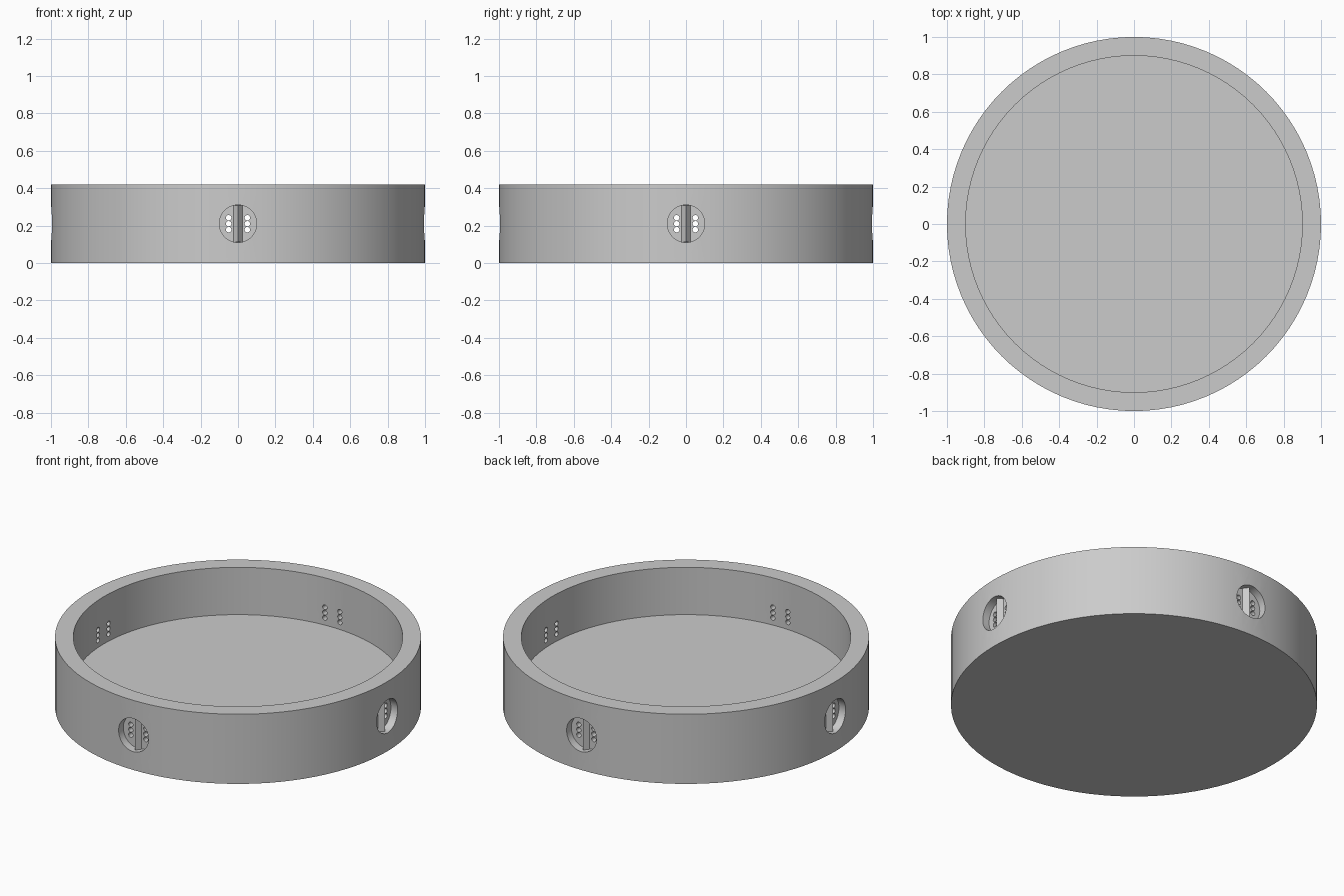
import bpy, math
from mathutils import Matrix, Vector

if "Cube" in bpy.data.objects:
    bpy.data.objects.remove(bpy.data.objects["Cube"])

R, R_IN, H, FLOOR = 1.0, 0.9, 0.42, 0.135
POCKET_R, POCKET_FLOOR, MID_Z = 0.1, 0.95, 0.21

grey = bpy.data.materials.new("plain grey")
grey.diffuse_color = (0.6, 0.6, 0.6, 1)
grey.use_nodes = True
grey.node_tree.nodes["Principled BSDF"].inputs["Base Color"].default_value = grey.diffuse_color


def cylinder(name, radius, depth, loc, segs, rot=(0, 0, 0)):
    bpy.ops.mesh.primitive_cylinder_add(vertices=segs, radius=radius, depth=depth,
                                        location=loc, rotation=rot)
    ob = bpy.context.object
    ob.name = name
    return ob


def cut(target, cutter):
    mod = target.modifiers.new("cut", 'BOOLEAN')
    mod.operation = 'DIFFERENCE'
    mod.solver = 'EXACT'
    mod.object = cutter
    bpy.context.view_layer.objects.active = target
    bpy.ops.object.modifier_apply(modifier=mod.name)
    bpy.data.objects.remove(cutter, do_unlink=True)


# Shallow round tray, hollowed from above
tray = cylinder("round_tray", R, H, (0, 0, H / 2), 96)
cut(tray, cylinder("hollow", R_IN, H, (0, 0, FLOOR + H / 2), 96))

for i in range(4):
    a = i * math.pi / 2
    out = Vector((math.cos(a), math.sin(a), 0))
    side = Vector((-math.sin(a), math.cos(a), 0))
    rot = (0, math.pi / 2, a)

    # Round pocket in the outer wall
    pos = out * (POCKET_FLOOR + 0.1) + Vector((0, 0, MID_Z))
    cut(tray, cylinder("pocket", POCKET_R, 0.2, pos, 48, rot))

    # Two columns of three small holes through the pocket floor
    for s in (-0.05, 0.05):
        for dz in (-0.032, 0, 0.032):
            pos = out * 0.93 + side * s + Vector((0, 0, MID_Z + dz))
            cut(tray, cylinder("pin_hole", 0.0145, 0.2, pos, 16, rot))

    # Upright wedge between the hole columns
    w, base, tip, h = 0.026, POCKET_FLOOR - 0.004, POCKET_FLOOR + 0.03, 0.098
    verts = [(x, y, z) for z in (-h, h) for x, y in ((base, -w), (tip, 0), (base, w))]
    faces = [(2, 1, 0), (3, 4, 5), (0, 1, 4, 3), (1, 2, 5, 4), (2, 0, 3, 5)]
    mesh = bpy.data.meshes.new("divider_wedge")
    mesh.from_pydata(verts, [], faces)
    mesh.transform(Matrix.Translation((0, 0, MID_Z)) @ Matrix.Rotation(a, 4, 'Z'))
    mesh.materials.append(grey)
    wedge = bpy.data.objects.new("divider_wedge", mesh)
    bpy.context.collection.objects.link(wedge)

# Smooth walls with crisp rims
tray.data.materials.clear()
tray.data.materials.append(grey)
bpy.ops.object.select_all(action='DESELECT')
tray.select_set(True)
bpy.context.view_layer.objects.active = tray
bpy.ops.object.shade_smooth_by_angle(angle=math.radians(30))
